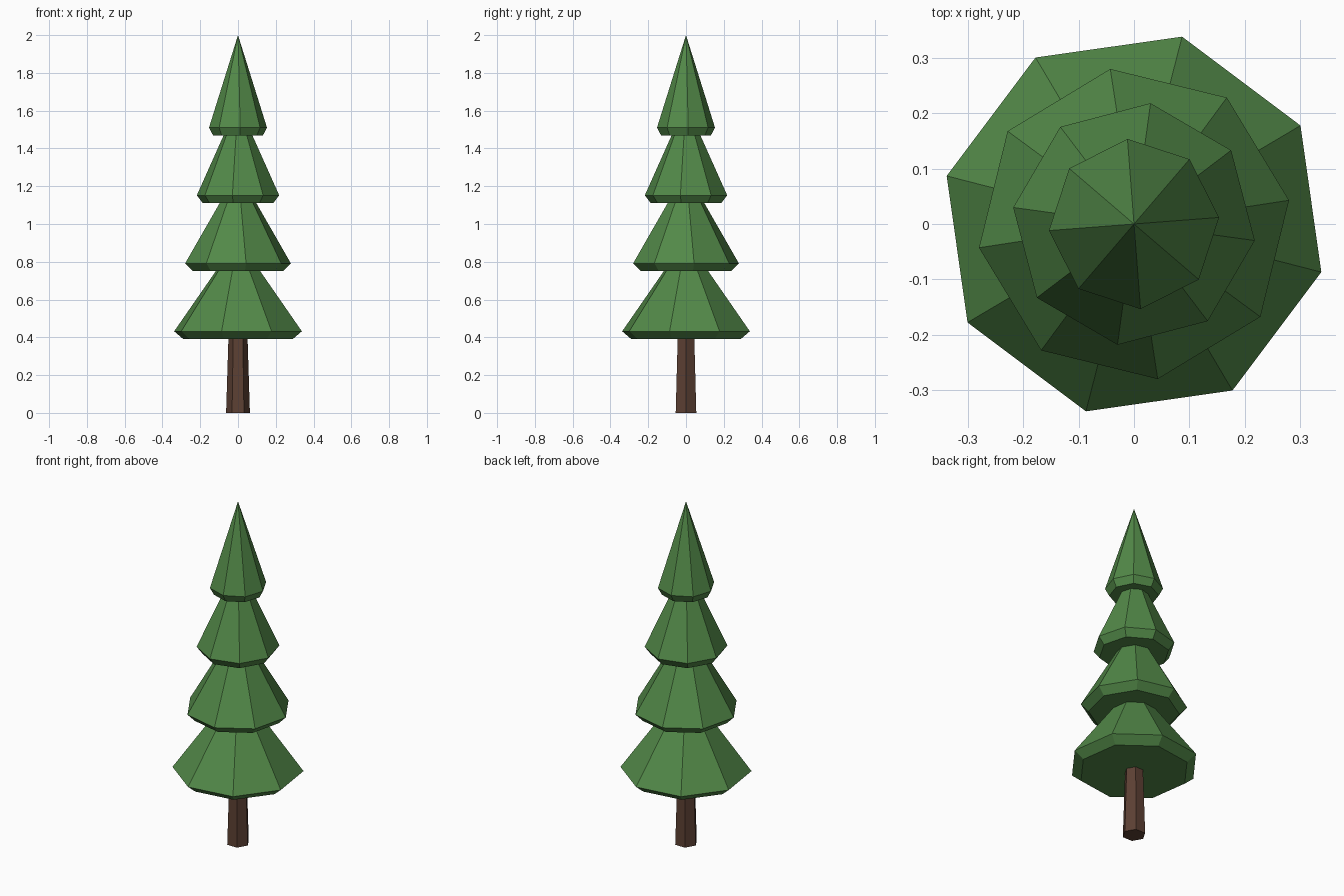
import bpy, bmesh, math
from mathutils import Matrix

if "Cube" in bpy.data.objects:
    bpy.data.objects.remove(bpy.data.objects["Cube"])


def material(name, rgb):
    m = bpy.data.materials.new(name)
    m.diffuse_color = (*rgb, 1)
    m.use_nodes = True
    m.node_tree.nodes["Principled BSDF"].inputs["Base Color"].default_value = m.diffuse_color
    return m


GREEN = material("pine green", (0.085, 0.25, 0.065))
BROWN = material("bark brown", (0.107, 0.051, 0.033))


def turned(name, sides, angle, rings, mat):
    """Faceted solid from (radius, z) rings; a radius of 0 makes a tip."""
    bm = bmesh.new()
    loops = []
    for r, z in rings:
        count = sides if r > 0 else 1
        loops.append([bm.verts.new((r * math.cos(angle + i * math.tau / sides),
                                    r * math.sin(angle + i * math.tau / sides), z))
                      for i in range(count)])
    for low, high in zip(loops, loops[1:]):
        for i in range(sides):
            j = (i + 1) % sides
            if len(high) == 1:
                bm.faces.new((low[i], low[j], high[0]))
            else:
                bm.faces.new((low[i], low[j], high[j], high[i]))
    bm.faces.new(loops[0][::-1])
    if len(loops[-1]) > 1:
        bm.faces.new(loops[-1])
    mesh = bpy.data.meshes.new(name)
    bm.to_mesh(mesh)
    bm.free()
    mesh.materials.append(mat)
    obj = bpy.data.objects.new(name, mesh)
    bpy.context.collection.objects.link(obj)
    return obj


# Tapered hexagonal trunk, ending inside the lowest branches
turned("trunk", 6, 0, [(0.063, 0), (0.049, 0.45)], BROWN)

# Four stacked branch tiers: rim radius, bottom z, tip z, twist in degrees
tiers = [("bottom_branches", 0.349, 0.39, 0.92, 30.6),
         ("lower_branches", 0.283, 0.75, 1.28, 8.7),
         ("upper_branches", 0.220, 1.11, 1.64, 37.2),
         ("top_branches", 0.154, 1.468, 2.0, 4.4)]
for name, r, z, tip, twist in tiers:
    turned(name, 8, math.radians(twist),
           [(r * 0.855, z), (r, z + 0.042), (0, tip)], GREEN)
